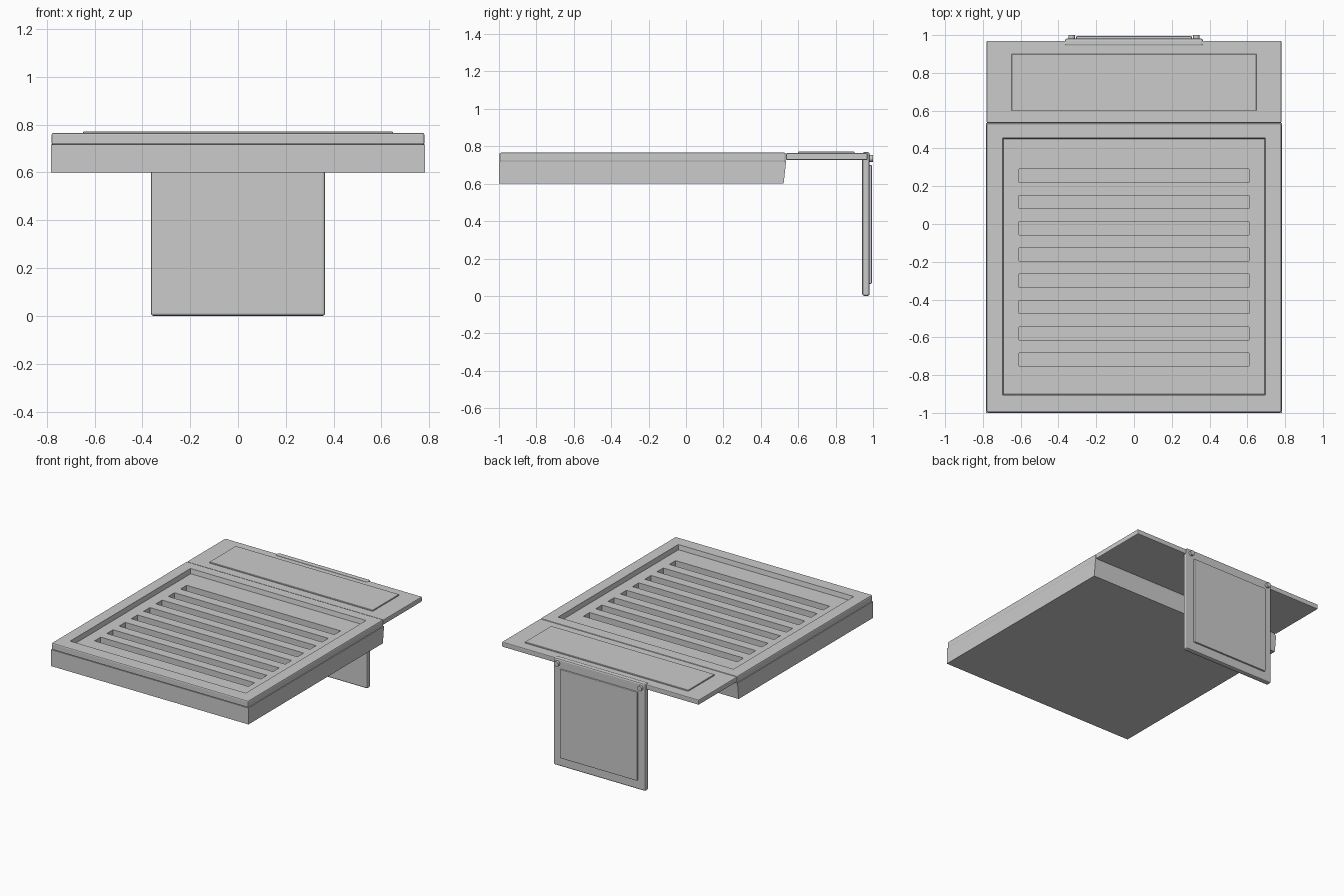
import bpy, bmesh
from mathutils import Vector

if "Cube" in bpy.data.objects:
    bpy.data.objects.remove(bpy.data.objects["Cube"])


def box(name, lo, hi, bevel=0.0, segments=2):
    bm = bmesh.new()
    bmesh.ops.create_cube(bm, size=1)
    lo, hi = Vector(lo), Vector(hi)
    for v in bm.verts:
        v.co = Vector([lo[i] + (v.co[i] + 0.5) * (hi[i] - lo[i]) for i in range(3)])
    if bevel:
        bmesh.ops.bevel(bm, geom=bm.edges[:], offset=bevel, segments=segments,
                        profile=0.5, affect='EDGES')
    me = bpy.data.meshes.new(name)
    bm.to_mesh(me)
    bm.free()
    ob = bpy.data.objects.new(name, me)
    bpy.context.collection.objects.link(ob)
    return ob


def cut(target, cutters):
    bpy.context.view_layer.objects.active = target
    for c in cutters:
        mod = target.modifiers.new("cut", 'BOOLEAN')
        mod.operation = 'DIFFERENCE'
        mod.solver = 'EXACT'
        mod.object = c
        bpy.ops.object.modifier_apply(modifier=mod.name)


# Lower body with a slightly raked back wall
base = box("base_body", (-0.783, -1.0, 0.60), (0.783, 0.535, 0.718))
for v in base.data.vertices:
    if v.co.y > 0 and v.co.z < 0.65:
        v.co.y = 0.522

# Top frame
frame = box("top_frame", (-0.78, -0.997, 0.716), (0.78, 0.533, 0.766), 0.008)

# Recessed tray with a sloping lip
recess = box("recess_cutter", (-0.69, -0.90, 0.732), (0.69, 0.45, 0.78))
for v in recess.data.vertices:
    if v.co.z > 0.75:
        v.co.x *= 1.012
        v.co.y += 0.008 if v.co.y > 0 else -0.008

# Row of eight slots
slots = [box("slot_cutter", (-0.61, y - 0.035, 0.65), (0.61, y + 0.035, 0.80))
         for y in (0.255 - 0.139 * i for i in range(8))]
cut(frame, [recess] + slots)
cut(base, slots)
for c in [recess] + slots:
    bpy.data.objects.remove(c, do_unlink=True)

# Rear shelf and its raised plate
box("rear_shelf", (-0.78, 0.535, 0.727), (0.78, 0.97, 0.763), 0.005)
box("shelf_plate", (-0.648, 0.60, 0.755), (0.648, 0.90, 0.771), 0.002, 1)

# Rear leg panel with inset plate on its back
box("rear_leg", (-0.365, 0.942, 0.0), (0.365, 0.982, 0.769), 0.011)
box("leg_plate", (-0.307, 0.975, 0.065), (0.307, 0.994, 0.70), 0.005)

# Hinge pins
for side, x in (("left", -0.33), ("right", 0.33)):
    bpy.ops.mesh.primitive_cylinder_add(vertices=24, radius=0.018, depth=0.04,
                                        location=(x, 0.98, 0.735),
                                        rotation=(1.570796, 0, 0))
    pin = bpy.context.object
    pin.name = "hinge_pin_" + side
    bpy.ops.object.shade_smooth_by_angle()
